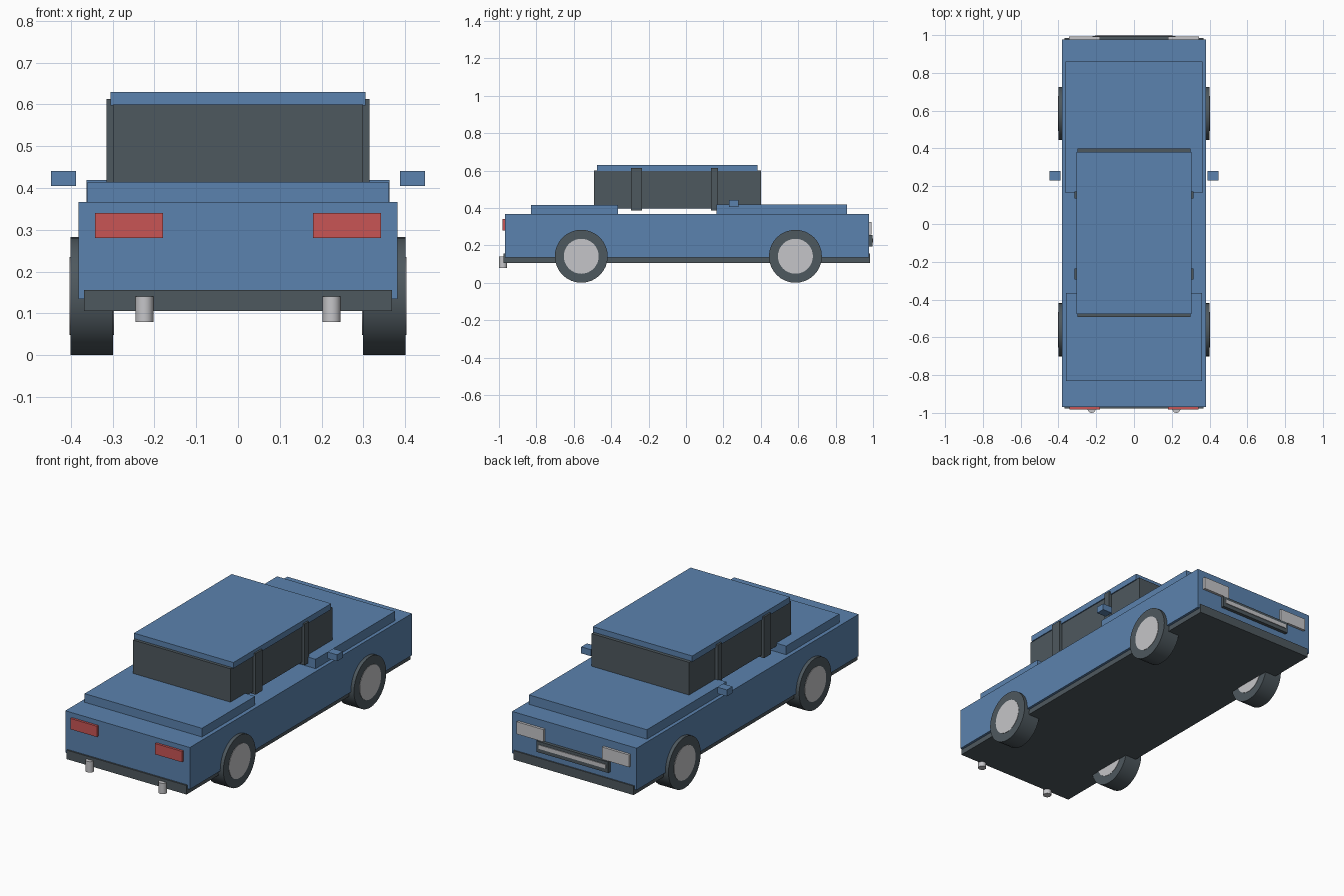
import bpy
import math

cube = bpy.data.objects.get("Cube")
if cube:
    bpy.data.objects.remove(cube, do_unlink=True)


def material(name, rgb):
    m = bpy.data.materials.new(name)
    m.use_nodes = True
    m.diffuse_color = (*rgb, 1)
    m.node_tree.nodes["Principled BSDF"].inputs["Base Color"].default_value = (*rgb, 1)
    return m


BLUE = material("blue paint", (0.105, 0.225, 0.425))
DARK = material("dark grey", (0.076, 0.098, 0.112))
SILVER = material("silver", (0.56, 0.56, 0.58))
RED = material("red lamp", (0.58, 0.09, 0.09))


def box(name, mat, x, y, z):
    """Box from (min, max) ranges."""
    spans = (x, y, z)
    bpy.ops.mesh.primitive_cube_add(size=1, location=[(a + b) / 2 for a, b in spans])
    ob = bpy.context.object
    ob.scale = [b - a for a, b in spans]
    bpy.ops.object.transform_apply(location=False, rotation=False)
    ob.name = name
    ob.data.materials.append(mat)
    return ob


def box_pair(name, mat, x, y, z):
    """The same box on both sides of the car."""
    box("left_" + name, mat, x, y, z)
    box("right_" + name, mat, (-x[1], -x[0]), y, z)


def cylinder(name, mat, radius, depth, loc, rot=(0, 0, 0)):
    bpy.ops.mesh.primitive_cylinder_add(vertices=32, radius=radius, depth=depth,
                                        location=loc, rotation=rot)
    ob = bpy.context.object
    ob.name = name
    ob.data.materials.append(mat)
    bpy.ops.object.shade_smooth_by_angle(angle=math.radians(35))
    return ob


# Body panels
box("body", BLUE, (-.382, .382), (-.968, .978), (.135, .367))
box("chassis", DARK, (-.368, .368), (-.977, .985), (.106, .156))
box("engine_lid", BLUE, (-.362, .362), (.163, .86), (.36, .419))
box("trunk_lid", BLUE, (-.36, .36), (-.83, -.364), (.36, .415))

# Cabin
box("cabin_glass", DARK, (-.299, .299), (-.493, .4), (.398, .6))
box("roof", BLUE, (-.305, .305), (-.476, .381), (.597, .63))
box_pair("rear_pillar", DARK, (.285, .315), (-.295, -.235), (.385, .613))
box_pair("front_pillar", DARK, (.285, .315), (.134, .171), (.385, .613))
box_pair("mirror", BLUE, (.388, .447), (.23, .28), (.405, .441))

# Lamps and grille
box_pair("tail_lamp", RED, (.179, .342), (-.981, -.96), (.28, .34))
box_pair("headlamp", SILVER, (.18, .345), (.97, .992), (.257, .325))
box("grille", DARK, (-.22, .22), (.97, .996), (.193, .254))
box("grille_bar", SILVER, (-.205, .205), (.98, 1.0), (.215, .237))

# Wheels and exhausts
for side, s in (("left", 1), ("right", -1)):
    for end, y in (("rear", -.56), ("front", .585)):
        loc = (s * .35, y, .1415)
        turn = (0, math.pi / 2, 0)
        cylinder(f"{side}_{end}_tyre", DARK, .1415, .102, loc, turn)
        cylinder(f"{side}_{end}_hub", SILVER, .0935, .106, loc, turn)
    cylinder(f"{side}_exhaust", SILVER, .0215, .06, (s * .224, -.9785, .11))
